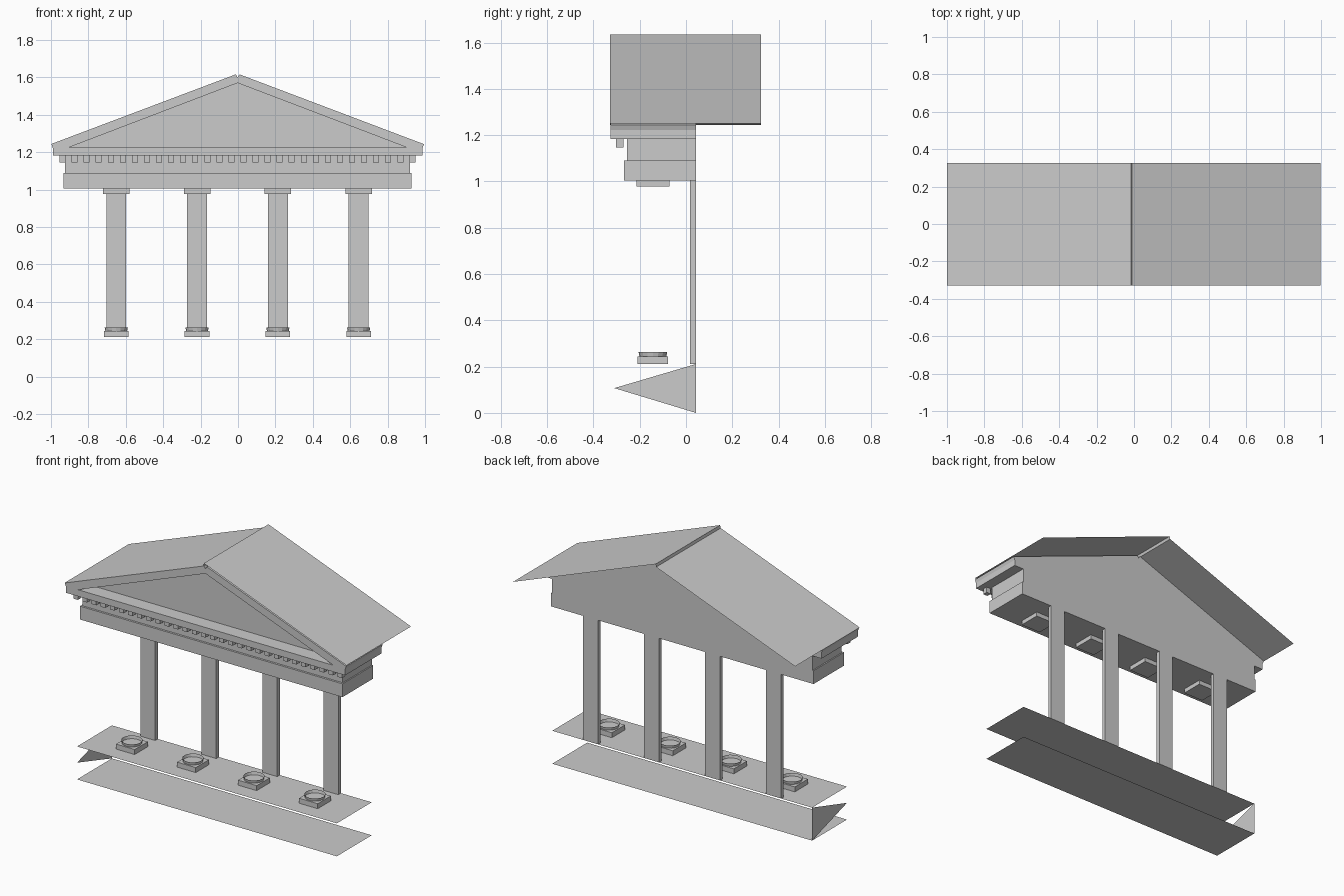
import bpy, bmesh, math

if "Cube" in bpy.data.objects:
    bpy.data.objects.remove(bpy.data.objects["Cube"])

CX = -0.003           # the building sits a hair left of centre
BACK = 0.043          # rear plane of the facade
COLS = [CX + s for s in (-0.648, -0.216, 0.216, 0.648)]

stone = bpy.data.materials.new("grey_stone")
stone.diffuse_color = (0.6, 0.6, 0.6, 1)
stone.use_nodes = True
stone.node_tree.nodes["Principled BSDF"].inputs["Base Color"].default_value = stone.diffuse_color


def finish(name, bm, recalc=True):
    if recalc:
        bmesh.ops.recalc_face_normals(bm, faces=bm.faces)
    me = bpy.data.meshes.new(name)
    bm.to_mesh(me)
    bm.free()
    me.materials.append(stone)
    ob = bpy.data.objects.new(name, me)
    bpy.context.collection.objects.link(ob)
    return ob


def face(bm, pts):
    return bm.faces.new([bm.verts.new(p) for p in pts])


def box(bm, x0, x1, y0, y1, z0, z1):
    vs = bmesh.ops.create_cube(bm, size=1)["verts"]
    for v in vs:
        v.co = (x1 if v.co.x > 0 else x0, y1 if v.co.y > 0 else y0, z1 if v.co.z > 0 else z0)


def boxes(name, items):
    bm = bmesh.new()
    for it in items:
        box(bm, *it)
    return finish(name, bm)


# Platform: two thin sheets and one triangular end on the left
bm = bmesh.new()
x0, x1 = CX - 0.92, CX + 0.92
for z in (0.0, 0.211):
    face(bm, [(x0, -0.31, z), (x1, -0.31, z), (x1, BACK, z), (x0, BACK, z)])
face(bm, [(x0, BACK, 0), (x0, BACK, 0.211), (x0, -0.31, 0.107)])
finish("platform", bm, recalc=False)

# Flat posts at the rear
boxes("rear_posts", [(x - 0.053, x + 0.053, 0.017, BACK, 0.211, 1.005) for x in COLS])

# Column base plinths and capital slabs
boxes("base_plinths", [(x - 0.066, x + 0.066, -0.209, -0.077, 0.211, 0.243) for x in COLS])
boxes("capital_slabs", [(x - 0.071, x + 0.071, -0.213, -0.071, 0.977, 1.005) for x in COLS])

# Open rings on the plinths
bm = bmesh.new()
N = 16
for x in COLS:
    rows = [[bm.verts.new((x + r * math.cos(2 * math.pi * i / N),
                           -0.143 + r * math.sin(2 * math.pi * i / N), z)) for i in range(N)]
            for r, z in ((0.058, 0.243), (0.062, 0.262))]
    for i in range(N):
        j = (i + 1) % N
        bm.faces.new((rows[0][i], rows[0][j], rows[1][j], rows[1][i]))
finish("base_rings", bm)

# Beam and frieze
boxes("beam", [(CX - 0.93, CX + 0.93, -0.267, BACK, 1.005, 1.09)])
boxes("frieze", [(CX - 0.922, CX + 0.922, -0.254, BACK, 1.09, 1.184)])

# Row of small blocks below the cornice
boxes("dentils", [(CX + x - 0.016, CX + x + 0.016, -0.302, -0.27, 1.146, 1.184)
                  for x in (-0.935 + 1.87 * i / 29 for i in range(30))])

# Pediment: gabled block with a recessed triangular panel
F, PANEL = -0.326, -0.233
outer = [(-0.99, 1.183), (0.987, 1.183), (0.987, 1.222), (0.994, 1.243), (0.008, 1.616),
         (-0.002, 1.6), (-0.012, 1.616), (-0.998, 1.244), (-0.99, 1.222)]
inner = [(-0.905, 1.225), (0.903, 1.225), (-0.002, 1.57)]
bm = bmesh.new()


def loop(pts, y):
    return [bm.verts.new((x, y, z)) for x, z in pts]


of, ob, nf, nb = loop(outer, F), loop(outer, BACK), loop(inner, F), loop(inner, PANEL)
for a, b in ((of, ob), (nf, nb)):
    for i in range(len(a)):
        j = (i + 1) % len(a)
        bm.faces.new((a[i], a[j], b[j], b[i]))
bm.faces.new(ob)
bm.faces.new(nb)
rim = [bm.edges.get((l[i], l[(i + 1) % len(l)])) for l in (of, nf) for i in range(len(l))]
bmesh.ops.triangle_fill(bm, edges=rim, use_beauty=True, normal=(0, -1, 0))
finish("pediment", bm)

# Roof: two thin sheets with a small step at the ridge
bm = bmesh.new()
ya, yb = -0.328, 0.325
prof = [(-1.0, 1.2435), (-0.016, 1.616), (-0.012, 1.634), (0.998, 1.25)]
for (xa, za), (xb, zb) in zip(prof, prof[1:]):
    face(bm, [(xa, ya, za), (xb, ya, zb), (xb, yb, zb), (xa, yb, za)])
finish("roof", bm, recalc=False)
